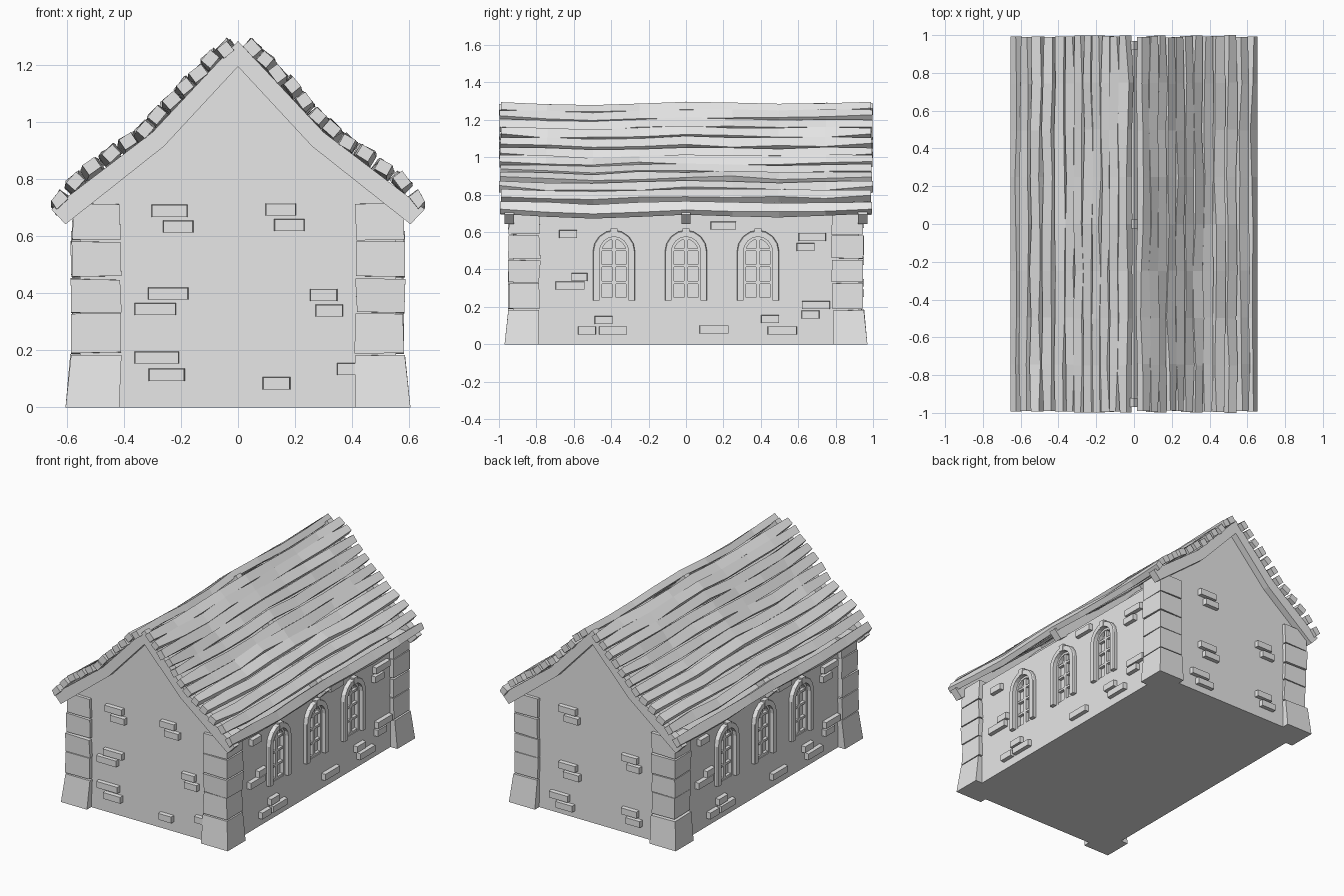
import bpy
import bmesh
import random
from math import sin, cos, pi, radians
from mathutils import Matrix, Vector

random.seed(4)
cube = bpy.data.objects.get("Cube")
if cube:
    bpy.data.objects.remove(cube)

grey = bpy.data.materials.new("plain_grey")
grey.use_nodes = True
grey.diffuse_color = (.8, .8, .8, 1)
grey.node_tree.nodes["Principled BSDF"].inputs["Base Color"].default_value = grey.diffuse_color


def loft(name, rings, turn=0):
    """Skin a closed solid through equal-sized rings, then turn it about z."""
    bm = bmesh.new()
    rows = [[bm.verts.new(p) for p in ring] for ring in rings]
    n = len(rows[0])
    for a, b in zip(rows, rows[1:]):
        for i in range(n):
            j = (i + 1) % n
            bm.faces.new((a[i], a[j], b[j], b[i]))
    bm.faces.new(rows[0])
    bm.faces.new(rows[-1])
    bm.transform(Matrix.Rotation(radians(turn), 4, 'Z'))
    bmesh.ops.recalc_face_normals(bm, faces=bm.faces)
    mesh = bpy.data.meshes.new(name)
    bm.to_mesh(mesh)
    bm.free()
    mesh.materials.append(grey)
    obj = bpy.data.objects.new(name, mesh)
    bpy.context.collection.objects.link(obj)
    return obj


def rect(u0, u1, z0, z1, depth):
    """Rectangle on a wall facing the front at a distance from the centre."""
    return [(u0, -depth, z0), (u1, -depth, z0), (u1, -depth, z1), (u0, -depth, z1)]


def jitter(amount):
    return random.uniform(-amount, amount)


def both_sides(half):
    """Mirror a profile that starts on the centre line."""
    return half + [(-x, z) for x, z in reversed(half) if x]


# Main walls with the gable ends
WALL_X, WALL_Y = .555, .925
gable = both_sides([(0, 1.2), (.26, .925), (WALL_X, .69), (WALL_X, 0)])
walls = loft("walls", [[(x, y, z) for x, z in gable] for y in (-WALL_Y, WALL_Y)])

# Rafters under the planks
rafter = ([(0, 1.285), (.30, .965), (.655, .695), (.605, .642), (.26, .915), (0, 1.195)])
rafter += [(-x, z) for x, z in reversed(rafter[1:-1])]
for label, y in (("front", -.945), ("middle", 0), ("back", .945)):
    loft(label + "_rafter", [[(x, y + d, z) for x, z in rafter] for d in (-.025, .025)])

# Wavy roof planks, laid along each slope from ridge to eave
centres = [(.047, 1.258), (.093, 1.218), (.14, 1.172), (.185, 1.125), (.23, 1.075),
           (.28, 1.022), (.328, .977), (.383, .93), (.445, .89), (.51, .842),
           (.57, .793), (.628, .727)]
STEPS = 8
for side in (-1, 1):
    for k, (cx, cz) in enumerate(centres):
        a, b = centres[max(k - 1, 0)], centres[min(k + 1, len(centres) - 1)]
        slope = Vector((b[0] - a[0], 0, b[1] - a[1])).normalized()
        lift = jitter(.004)
        ends = 1 - random.uniform(0, .012)
        rings = []
        for s in range(STEPS + 1):
            t = 2 * s / STEPS - 1
            inner = 0 < s < STEPS
            along = Matrix.Rotation(jitter(.16), 3, 'Y') @ slope
            up = Vector((-along.z, 0, along.x))
            sag = (.018 if t < 0 else .009) * sin(pi * t) ** 2
            c = Vector((cx, t * ends, cz - sag)) + up * (lift + jitter(.004))
            if inner and k < len(centres) - 1:
                c += slope * jitter(.006)
            half = (.031 if inner else .025) + jitter(.003)
            corners = [c + along * half * p + up * .021 * q
                       for p, q in ((-1, -1), (1, -1), (1, 1), (-1, 1))]
            rings.append([(side * min(v.x, .655), v.y, v.z) for v in corners])
        loft("roof_plank", rings)

# Stacked corner stones, the lowest one flared
levels = [(0, .183), (.19, .328), (.332, .45), (.458, .582), (.588, .715)]
for sx in (-1, 1):
    for sy in (-1, 1):
        for k, (z0, z1) in enumerate(levels):
            rings = []
            wide = jitter(.006)
            for z in (z0, z1):
                flare = .022 if z == 0 else wide + jitter(.003)
                x0, x1 = .413 + jitter(.005), .583 + flare
                y0, y1 = .782 + jitter(.005), .948 + flare
                tilt = 0 if z == 0 else jitter(.004)
                rings.append([(sx * x0, sy * y0, z), (sx * x1, sy * y0, z + tilt),
                              (sx * x1, sy * y1, z), (sx * x0, sy * y1, z - tilt)])
            loft("corner_stone", rings)

# Loose bricks standing out of each wall: centre, height, width
front_bricks = [(-.24, .69, .13), (-.21, .635, .11), (.15, .695, .11), (.18, .64, .11),
                (-.245, .4, .145), (-.29, .345, .15), (.3, .395, .1), (.32, .34, .1),
                (-.285, .175, .16), (-.25, .115, .13), (.135, .085, .1), (.39, .135, .09)]
back_bricks = [(-.2, .7, .13), (-.17, .645, .11), (-.2, .33, .13), (-.17, .275, .12),
               (.25, .5, .12), (.28, .445, .1), (.25, .15, .12), (.28, .095, .11),
               (-.26, .12, .14), (-.22, .065, .13)]
side_bricks = [(-.63, .59, .1), (.2, .635, .14), (.675, .575, .15), (.64, .52, .1),
               (-.57, .36, .09), (-.62, .315, .16), (-.44, .13, .1), (-.53, .075, .1),
               (-.39, .075, .155), (.15, .08, .16), (.45, .135, .1), (.515, .075, .16),
               (.695, .21, .155), (.665, .16, .1)]
for turn, bricks, wall in ((0, front_bricks, WALL_Y), (180, back_bricks, WALL_Y),
                           (90, side_bricks, WALL_X), (270, side_bricks, WALL_X)):
    for u, z, w in bricks:
        w, h = w / 2, .022
        base = rect(u - w, u + w, z - h, z + h, wall - .02)
        face = rect(u - w + .004, u + w - .004, z - h, z + h - .003, wall + .027)
        loft("brick", [base, face], turn)


# Arched windows
SILL, SPRING, ARCH = .235, .495, 8


def arch(u, radius, rise):
    """Points of an arch from one foot to the other."""
    curve = [(u + radius * cos(pi * i / ARCH), SPRING + rise * sin(pi * i / ARCH))
             for i in range(ARCH + 1)]
    return [(u + radius, SILL)] + curve + [(u - radius, SILL)]


def arch_frame(name, outer, inner, back, front, turn):
    """Arched strip between two arch lines."""
    rings = []
    for (a, b), (c, d) in zip(outer, inner):
        ease = .12
        e, f = a + (c - a) * ease, b + (d - b) * ease
        rings.append([(a, -back, b), (a, -front + .006, b), (e, -front, f),
                      (c, -front, d), (c, -back, d)])
    loft(name, rings, turn)


GLASS = WALL_X - .025
for turn in (90, 270):
    for u in (-.385, 0, .385):
        # Recess in the wall
        hole = arch(u, .079, .083)
        cutter = loft("window_cutter", [[(a, -d, b) for a, b in hole]
                                        for d in (GLASS, WALL_X + .1)], turn)
        cutter.hide_render = True
        cut = walls.modifiers.new("window", 'BOOLEAN')
        cut.operation, cut.solver, cut.object = 'DIFFERENCE', 'EXACT', cutter
        bpy.context.view_layer.objects.active = walls
        bpy.ops.object.modifier_apply(modifier=cut.name)
        bpy.data.objects.remove(cutter)

        # Stone surround, sash and bars
        arch_frame("window_surround", arch(u, .113, .115), arch(u, .078, .08),
                   GLASS - .01, WALL_X + .026, turn)
        arch_frame("window_sash", arch(u, .08, .082), arch(u, .064, .066),
                   GLASS - .01, WALL_X, turn)
        bars = [(u - .01, u + .01, SILL, SPRING + .075)]
        bars += [(u - .07, u + .07, z - .007, z + .007) for z in (.242, .33, .42, .505)]
        for bar in bars:
            loft("window_bar", [rect(*bar, GLASS - .01), rect(*bar, WALL_X - .005)], turn)

        # Keystone at the head of the surround
        loft("window_keystone", [[(u - .014, -d, .574), (u + .014, -d, .574),
                                  (u + .02, -d, .618), (u - .02, -d, .618)]
                                 for d in (GLASS, WALL_X + .03)], turn)
